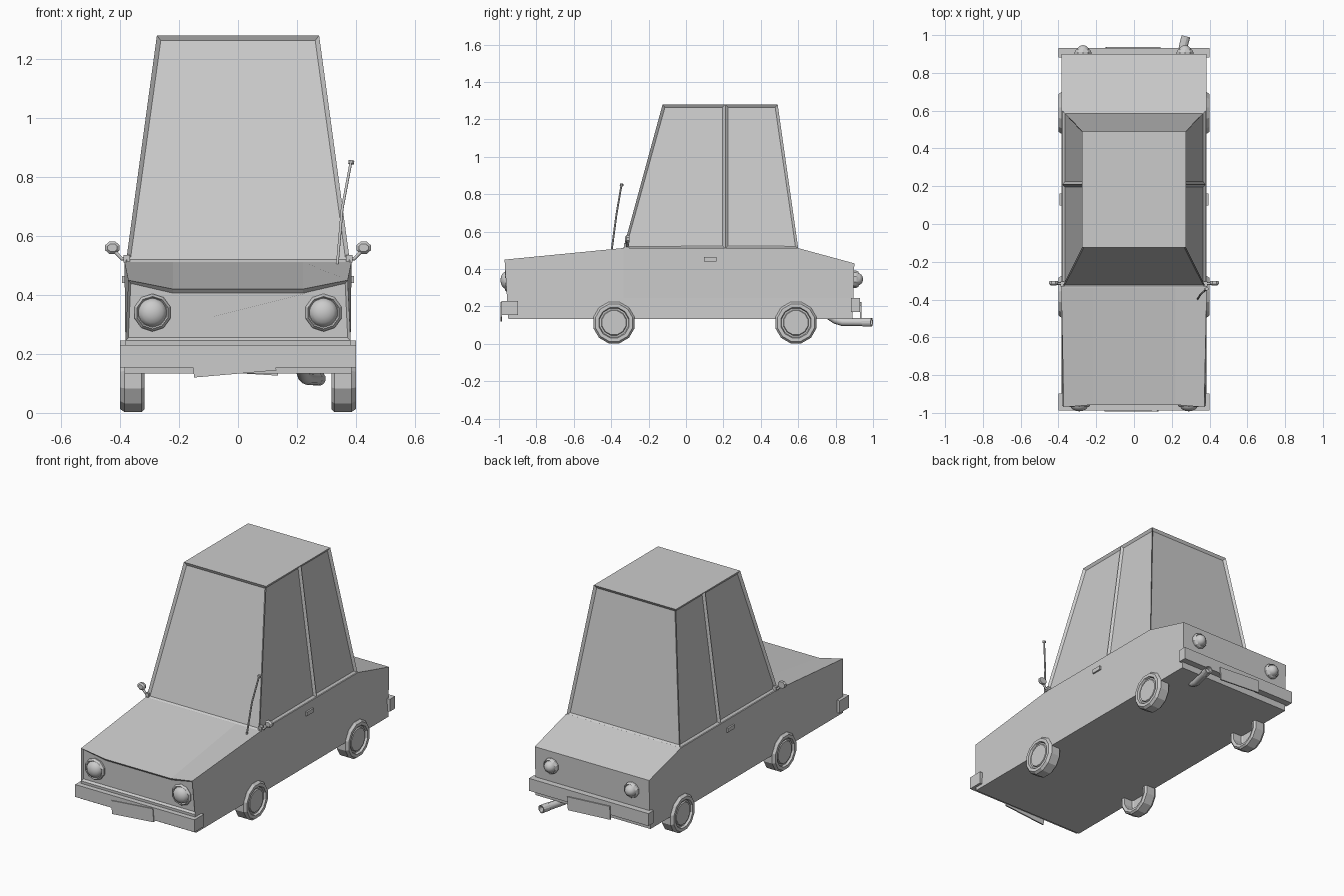
import bpy, bmesh, math
from mathutils import Vector, Matrix

if "Cube" in bpy.data.objects:
    bpy.data.objects.remove(bpy.data.objects["Cube"])


def finish(bm, name, smooth=False):
    bmesh.ops.remove_doubles(bm, verts=bm.verts, dist=1e-5)
    bmesh.ops.recalc_face_normals(bm, faces=bm.faces)
    me = bpy.data.meshes.new(name)
    bm.to_mesh(me)
    bm.free()
    for p in me.polygons:
        p.use_smooth = smooth
    ob = bpy.data.objects.new(name, me)
    bpy.context.collection.objects.link(ob)
    return ob


def box(name, center, size, tilt=0):
    bm = bmesh.new()
    bmesh.ops.create_cube(bm, size=1, matrix=Matrix.Translation(center)
                          @ Matrix.Rotation(math.radians(tilt), 4, 'Y')
                          @ Matrix.Diagonal((*size, 1)))
    return finish(bm, name)


def lathe(name, profile, n, loc, direction, smooth=False):
    """Spin (radius, offset) points around an axis through loc."""
    bm = bmesh.new()
    q = Vector(direction).to_track_quat('Z', 'Y')
    rings = []
    for r, h in profile:
        rings.append([bm.verts.new(Vector(loc) + q @ Vector(
            (r * math.cos((i + .5) * math.tau / n), r * math.sin((i + .5) * math.tau / n), h)))
            for i in range(n)])
    for a, b in zip(rings, rings[1:]):
        for i in range(n):
            j = (i + 1) % n
            bm.faces.new((a[i], a[j], b[j], b[i]))
    bmesh.ops.dissolve_degenerate(bm, dist=1e-5, edges=bm.edges)
    return finish(bm, name, smooth)


def tube(name, pts, radius, res=2, caps=True):
    cu = bpy.data.curves.new(name, 'CURVE')
    cu.dimensions = '3D'
    cu.bevel_depth, cu.bevel_resolution, cu.use_fill_caps = radius, res, caps
    sp = cu.splines.new('POLY')
    sp.points.add(len(pts) - 1)
    for p, co in zip(sp.points, pts):
        p.co = (*co, 1)
    ob = bpy.data.objects.new(name, cu)
    bpy.context.collection.objects.link(ob)
    return ob


# Lower body: cross-sections along y, (half width top, y top, y mid, y bottom, z edge, z centre, y centre)
bm = bmesh.new()
rings = []
for w, yt, ym, yb, ze, zc, yc in ((.372, -.97, -.957, -.95, .45, .42, -.957),
                                  (.385, -.335, -.335, -.335, .512, .512, -.335),
                                  (.385, .598, .598, .598, .512, .512, .598),
                                  (.383, .90, .895, .89, .43, .43, .90)):
    half = [(.385, yb, .133), (.382, ym, .245), (w, yt, ze), (.22, yc, zc)]
    co = half + [(-x, y, z) for x, y, z in reversed(half)]
    rings.append([bm.verts.new(c) for c in co])
for a, b in zip(rings, rings[1:]):
    for i in range(8):
        j = (i + 1) % 8
        bm.faces.new((a[i], a[j], b[j], b[i]))
for r in (rings[0], rings[3]):
    bm.faces.new((r[0], r[1], r[6], r[7]))
    upper = bm.faces.new(r[1:7])
    if r is rings[0]:
        grille = upper
bmesh.ops.recalc_face_normals(bm, faces=bm.faces)
bmesh.ops.inset_individual(bm, faces=[grille], thickness=.014, depth=-.012)
finish(bm, "body")

# Tall cabin with recessed windows
bm = bmesh.new()
cols = {}
for s in (-1, 1):
    for k, (y0, y1) in enumerate(((-.335, -.125), (.21, .21), (.6, .49))):
        cols[s, k] = (bm.verts.new((s * .38, y0, .51)), bm.verts.new((s * .275, y1, 1.28)))
windows = []
for a, b in [((s, k), (s, k + 1)) for s in (-1, 1) for k in (0, 1)] + \
        [((-1, 0), (1, 0)), ((-1, 2), (1, 2))]:
    windows.append(bm.faces.new((cols[a][0], cols[b][0], cols[b][1], cols[a][1])))
for lvl in (0, 1):
    bm.faces.new([cols[c][lvl] for c in ((-1, 0), (-1, 1), (-1, 2), (1, 2), (1, 1), (1, 0))])
bmesh.ops.recalc_face_normals(bm, faces=bm.faces)
bmesh.ops.inset_individual(bm, faces=windows, thickness=.02, depth=-.012)
finish(bm, "cabin")

# Bumpers and crooked plates
box("front_bumper", (0, -.942, .192), (.80, .09, .075))
box("rear_bumper", (0, .906, .208), (.80, .05, .075))
box("front_plate", (-.013, -.988, .172), (.28, .008, .08), -5)
box("rear_plate", (-.005, .934, .175), (.285, .008, .08), 3.5)

tyre = [(0, .065), (.072, .065), (.084, .06), (.086, .005), (.104, 0), (.114, .01),
        (.114, .068), (.103, .083), (.084, .083), (.079, .07), (.07, .07), (.066, .077), (0, .077)]
for s, side in ((-1, "left"), (1, "right")):
    # Wheels
    for y, end in ((-.385, "front"), (.588, "rear")):
        lathe(f"{end}_{side}_wheel", tyre, 12, (s * .317, y, .113), (s, 0, 0))
    # Lamps: faceted rim and rounded lens
    for end, x, y, z, r, d in (("head", .29, -.94, .34, .064, -1), ("tail", .27, .895, .345, .046, 1)):
        lathe(f"{side}_{end}lamp_rim", [(r, 0), (r, .016), (r * .86, .028), (r * .78, .02), (0, .02)],
              10, (s * x, y, z), (0, d, 0))
        R = r * .76
        lens = [(R * math.cos(t * math.pi / 8), .018 + .034 * math.sin(t * math.pi / 8)) for t in range(5)]
        lathe(f"{side}_{end}lamp_lens", lens, 16, (s * x, y, z), (0, d, 0), True)
    # Door handle
    box(f"{side}_door_handle", (s * .386, .13, .453), (.016, .065, .024))
    # Wing mirror with bent stem
    tube(f"{side}_mirror_stem", [(s * .365, -.315, .523), (s * .395, -.315, .523),
                                 (s * .42, -.315, .55)], .007, 1)
    m = lathe(f"{side}_mirror", [(0, -.011), (.023, -.011), (.025, .004), (.016, .012), (0, .012)],
              8, (0, 0, 0), (0, -1, 0))
    m.location = (s * .426, -.313, .56)
    m.scale = (1.06, 1, .9)
    box(f"{side}_mirror_foot", (s * .378, -.318, .523), (.022, .026, .026))

# Aerial with a small tip
tube("aerial", [(.336, -.398, .495), (.353, -.372, .69), (.383, -.345, .85)], .005, 1)
lathe("aerial_tip", [(0, -.006), (.01, -.006), (.01, .006), (0, .006)], 8, (.384, -.344, .85), (.18, .15, 1))

# Exhaust: bent pipe with a hollow end
pipe = [(.215, .76, .155), (.222, .80, .128), (.235, .84, .116), (.275, .993, .116)]
tube("exhaust_pipe", pipe[:3] + [(.268, .966, .116)], .022, 2)
lathe("exhaust_tip", [(.024, 0), (.024, .05), (.018, .05), (.018, .01), (0, .01)], 12,
      (.262, .945, .116), (.04, .153, 0))
